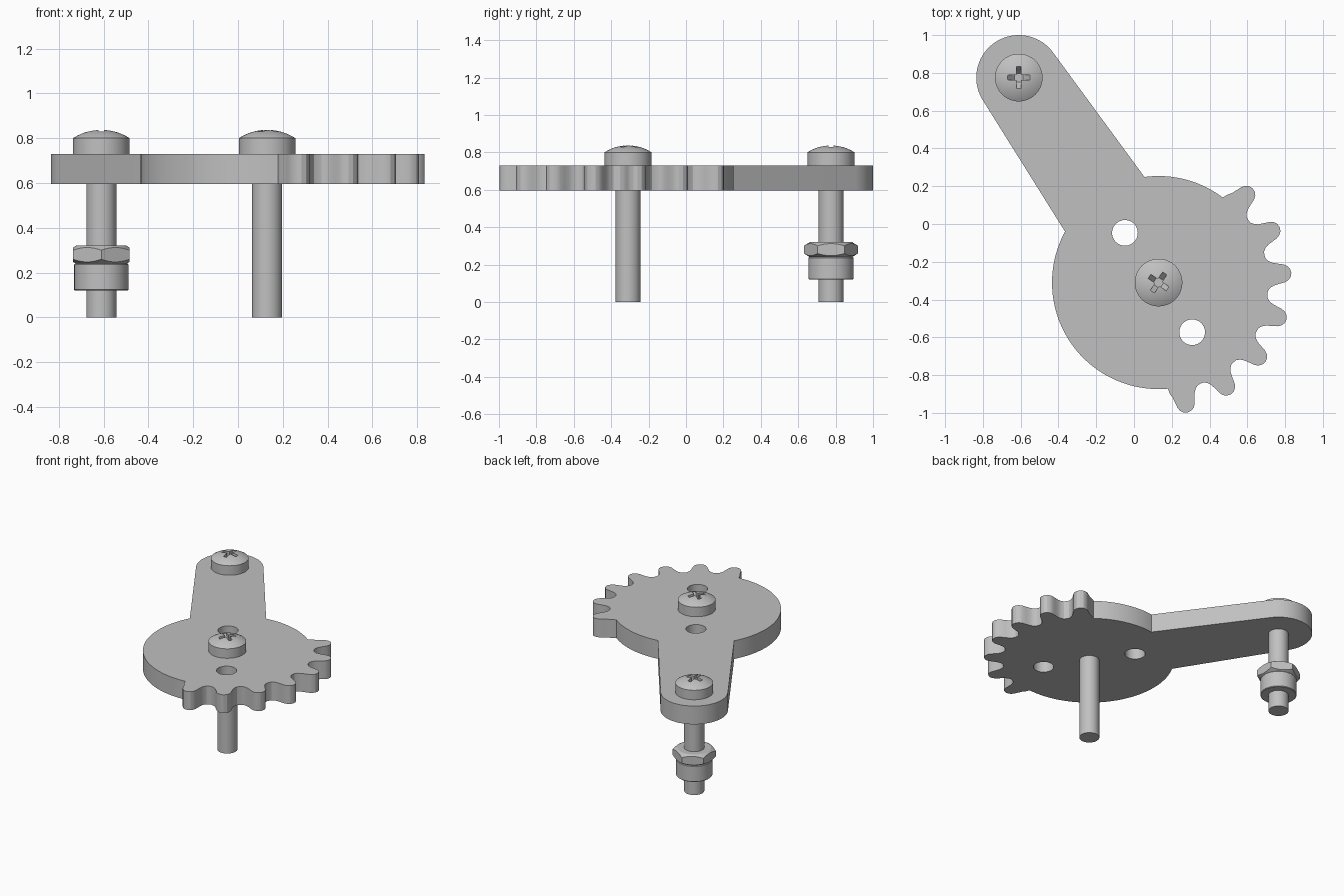
import bpy, bmesh
from math import sin, cos, radians, pi, sqrt
from mathutils import Matrix, Vector

cube = bpy.data.objects.get("Cube")
if cube:
    bpy.data.objects.remove(cube, do_unlink=True)

grey = bpy.data.materials.new("machined grey")
grey.use_nodes = True
colour = (0.53, 0.53, 0.53, 1)
grey.diffuse_color = colour
grey.node_tree.nodes["Principled BSDF"].inputs["Base Color"].default_value = colour

HUB = Vector((0.13, -0.31))
ARM = Vector((-0.61, 0.775))
PLATE_BOTTOM, PLATE_TOP = 0.595, 0.73


def make_object(name, bm):
    bmesh.ops.recalc_face_normals(bm, faces=bm.faces)
    mesh = bpy.data.meshes.new(name)
    bm.to_mesh(mesh)
    bm.free()
    mesh.materials.append(grey)
    ob = bpy.data.objects.new(name, mesh)
    bpy.context.collection.objects.link(ob)
    return ob


def prism(name, outline, z0, z1):
    bm = bmesh.new()
    face = bm.faces.new([bm.verts.new((x, y, z0)) for x, y in outline])
    top = bmesh.ops.extrude_face_region(bm, geom=[face])["geom"]
    verts = [v for v in top if isinstance(v, bmesh.types.BMVert)]
    bmesh.ops.translate(bm, verts=verts, vec=(0, 0, z1 - z0))
    return make_object(name, bm)


def lathe(name, profile, centre, steps=64):
    bm = bmesh.new()
    verts = [bm.verts.new((r, 0, z)) for r, z in profile]
    edges = [bm.edges.new(pair) for pair in zip(verts, verts[1:])]
    bmesh.ops.spin(bm, geom=verts + edges, cent=(0, 0, 0), axis=(0, 0, 1),
                   angle=2 * pi, steps=steps, use_duplicate=False)
    bmesh.ops.remove_doubles(bm, verts=bm.verts, dist=1e-5)
    bmesh.ops.translate(bm, verts=bm.verts, vec=(*centre, 0))
    return make_object(name, bm)


def boolean(ob, cutter, operation="DIFFERENCE"):
    """Apply a boolean and discard the cutter."""
    mod = ob.modifiers.new("cut", "BOOLEAN")
    mod.operation, mod.object, mod.solver = operation, cutter, "EXACT"
    cutter.hide_render = True
    bpy.context.view_layer.update()
    graph = bpy.context.evaluated_depsgraph_get()
    mesh = bpy.data.meshes.new_from_object(ob.evaluated_get(graph))
    ob.modifiers.clear()
    ob.data = mesh
    bpy.data.objects.remove(cutter, do_unlink=True)


def smooth(ob, degrees=25):
    ob.data.shade_smooth()
    ob.data.set_sharp_from_angle(angle=radians(degrees))


def polar(centre, radius, degrees):
    a = radians(degrees)
    return centre + Vector((cos(a), sin(a))) * radius


def arc(centre, radius, start, end, count):
    return [polar(centre, radius, start + (end - start) * i / count)
            for i in range(count + 1)]


# Sector plate outline: arm end, plain rim, then seven rounded teeth
flank = [(0.57, 0.101), (0.575, 0.085), (0.59, 0.07), (0.61, 0.06), (0.64, 0.053),
         (0.668, 0.047), (0.687, 0.037), (0.70, 0.021)]
outline = arc(ARM, 0.225, 35.4, 211.5, 40) + arc(HUB, 0.564, 151.4, 275, 48)
TEETH, PITCH, MIDDLE = 7, 20.4, -16.2
for i in range(TEETH):
    a = radians(MIDDLE + (i - (TEETH - 1) / 2) * PITCH)
    out, side = Vector((cos(a), sin(a))), Vector((-sin(a), cos(a)))
    first = flank[2:] if i == 0 else flank[1:]
    last = flank[2:] if i == TEETH - 1 else flank
    points = [(r, -t) for r, t in first] + [(0.705, 0)] + [(r, t) for r, t in reversed(last)]
    outline += [HUB + out * r + side * t for r, t in points]
outline += arc(HUB, 0.564, 53, 97.6, 18)
plate = prism("toothed_sector_plate", outline, PLATE_BOTTOM, PLATE_TOP)

# Two through holes either side of the hub
for sign in (-1, 1):
    hole = HUB + Vector((-0.178, 0.263)) * sign
    boolean(plate, prism("hole_cutter", arc(hole, 0.068, 0, 360, 40)[:-1], 0.5, 0.8))
smooth(plate)


# Screws: shaft, flat-sided head, domed top and tapered cross recess
def screw(name, centre, turn):
    head, base, crown = 0.126, 0.80, 0.837
    rise = crown - base
    ball = (head ** 2 + rise ** 2) / (2 * rise)
    dome = [(r, crown - ball + sqrt(ball ** 2 - r ** 2))
            for r in (head * (1 - i / 10) for i in range(11))]
    profile = [(0, 0), (0.067, 0), (0.067, PLATE_TOP), (head, PLATE_TOP)] + dome
    ob = lathe(name, profile, centre)
    for quarter in (0, 90):
        bm = bmesh.new()
        bmesh.ops.create_cube(bm, size=1)
        for v in bm.verts:
            top = v.co.z > 0
            v.co = (v.co.x * (0.15 if top else 0.046), v.co.y * 0.026, 0.85 if top else 0.785)
        bmesh.ops.rotate(bm, verts=bm.verts,
                         matrix=Matrix.Rotation(radians(turn + quarter), 3, "Z"))
        bmesh.ops.translate(bm, verts=bm.verts, vec=(*centre, 0))
        boolean(ob, make_object("recess_cutter", bm))
    smooth(ob)


screw("hub_screw", HUB, -34.3)
screw("arm_screw", ARM, 0)

# Hex nut with chamfered corners
nut = prism("hex_nut", arc(ARM, 0.145, 30, 390, 6)[:-1], 0.24, 0.32)
chamfer = [(0, 0.24), (0.113, 0.24), (0.158, 0.268), (0.158, 0.292), (0.113, 0.32), (0, 0.32)]
boolean(nut, lathe("chamfer_cutter", chamfer, ARM), "INTERSECT")
smooth(nut, 20)

# Round collar under the nut
collar = lathe("collar", [(0, 0.12), (0.117, 0.12), (0.121, 0.124), (0.121, 0.236),
                          (0.117, 0.24), (0, 0.24)], ARM)
smooth(collar)
